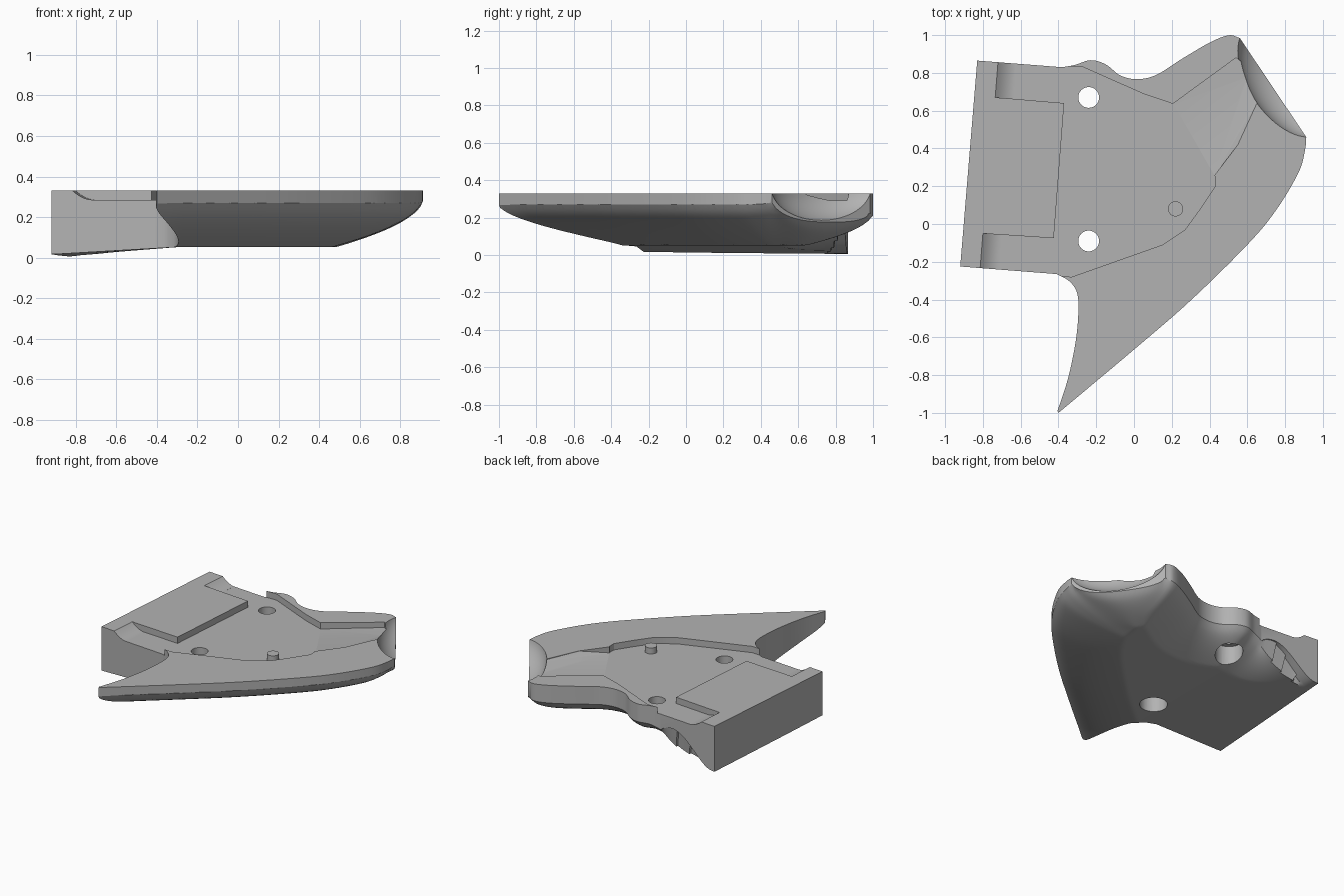
import bpy, bmesh, math
from mathutils import Vector, Matrix

cube = bpy.data.objects.get("Cube")
if cube:
    bpy.data.objects.remove(cube, do_unlink=True)

TOP, FLOOR = 0.33, 0.285

grey = bpy.data.materials.new("plain_grey")
grey.use_nodes = True
grey.diffuse_color = (0.45, 0.45, 0.45, 1)
grey.node_tree.nodes["Principled BSDF"].inputs["Base Color"].default_value = (0.45, 0.45, 0.45, 1)


def finish(bm, name):
    bmesh.ops.recalc_face_normals(bm, faces=bm.faces[:])
    mesh = bpy.data.meshes.new(name)
    bm.to_mesh(mesh)
    bm.free()
    mesh.materials.append(grey)
    obj = bpy.data.objects.new(name, mesh)
    bpy.context.collection.objects.link(obj)
    return obj


def prism(name, points, vector):
    bm = bmesh.new()
    low = [bm.verts.new(p) for p in points]
    high = [bm.verts.new(Vector(p) + Vector(vector)) for p in points]
    bm.faces.new(low)
    bm.faces.new(high[::-1])
    for i in range(len(low)):
        j = (i + 1) % len(low)
        bm.faces.new((low[i], low[j], high[j], high[i]))
    return finish(bm, name)


def upright(name, outline, z0, z1):
    return prism(name, [(x, y, z0) for x, y in outline], (0, 0, z1 - z0))


def cylinder(name, x, y, r, z0, z1):
    ring = [(x + r * math.cos(a * math.tau / 40), y + r * math.sin(a * math.tau / 40)) for a in range(40)]
    return upright(name, ring, z0, z1)


def combine(body, tool, operation):
    mod = body.modifiers.new("cut", 'BOOLEAN')
    mod.operation, mod.solver, mod.object = operation, 'EXACT', tool
    bpy.context.view_layer.objects.active = body
    bpy.ops.object.modifier_apply(modifier=mod.name)
    bpy.data.objects.remove(tool, do_unlink=True)


def smooth_path(points, steps=6):
    p = [Vector(q) for q in points]
    p = [2 * p[0] - p[1]] + p + [2 * p[-1] - p[-2]]
    path = []
    for a, b, c, d in zip(p, p[1:], p[2:], p[3:]):
        for k in range(steps):
            t = k / steps
            path.append(0.5 * (2 * b + (c - a) * t + (2 * a - 5 * b + 4 * c - d) * t * t
                               + (3 * b - a - 3 * c + d) * t ** 3))
    return path + [p[-2]]


# Plan outline: clockwise from the back of the block
back_edge = smooth_path([(-0.38, 0.83), (-0.31, 0.843), (-0.23, 0.867), (-0.15, 0.845), (-0.07, 0.785),
                         (0.02, 0.767), (0.12, 0.79), (0.25, 0.872), (0.4, 0.96), (0.5, 0.999), (0.56, 0.985)])
long_edge = smooth_path([(0.912, 0.46), (0.905, 0.39), (0.87, 0.27), (0.75, 0.07), (0.6, -0.11),
                         (0.3, -0.405), (0, -0.665), (-0.4, -1.0)])
tail_edge = smooth_path([(-0.405, -0.99), (-0.35, -0.82), (-0.31, -0.63), (-0.295, -0.48), (-0.30, -0.37),
                         (-0.34, -0.305), (-0.41, -0.265)])
end_edge = [back_edge[-1], long_edge[0]]
outline = [Vector((-0.83, 0.865))] + back_edge + long_edge + tail_edge + [Vector((-0.92, -0.225))]


def inside_distance(p, path):
    best, sign = 9, 1
    for a, b in zip(path, path[1:]):
        ab = b - a
        t = min(1, max(0, (p - a).dot(ab) / ab.length_squared))
        dist = (p - a - ab * t).length
        if dist < best:
            best, sign = dist, (1 if ab.x * (p.y - a.y) - ab.y * (p.x - a.x) <= 0 else -1)
    return best * sign


def rise(d, height, reach):
    e = 0.015
    root = math.sqrt(d) if d > e else math.sqrt(e) * (0.5 + 0.5 * d / e)
    return height * max(0, 1 - root / math.sqrt(reach))


def underside(x, y):
    p = Vector((x, y))
    t = min(1, max(0, (x + 0.9) / 0.6))
    base = 0.052 * t + (1 - t) * (0.017 - 0.016 * (y + 0.2))
    w = min(1, max(0, (x + 0.8) / 0.55))
    w = w * w * (3 - 2 * w)
    parts = (rise(inside_distance(p, long_edge), 0.24, 0.45),
             w * rise(inside_distance(p, back_edge), 0.17, 0.3),
             rise(inside_distance(p, end_edge), 0.14, 0.28))
    return min(0.315, base + sum(h ** 3 for h in parts) ** (1 / 3))


# Curved slab whose lower skin is the rounded underside
bm = bmesh.new()
bmesh.ops.create_grid(bm, x_segments=110, y_segments=120, size=1.0)
for v in bm.verts:
    v.co.y *= 1.08
    v.co.z = underside(v.co.x, v.co.y)
out = bmesh.ops.extrude_face_region(bm, geom=bm.faces[:], use_keep_orig=True)
for v in out["geom"]:
    if isinstance(v, bmesh.types.BMVert):
        v.co.z = 0.45
slab = finish(bm, "slab")
body = upright("shell_body", outline, -0.2, TOP)
combine(body, slab, 'INTERSECT')

# Recess around the raised pad
recess = [(-0.63, 1.0), (-0.40, 1.0), (-0.40, 0.833), (-0.28, 0.835), (-0.07, 0.742), (0.06, 0.685),
          (0.21, 0.635), (0.43, 0.25), (0.43, 0.2), (0.35, 0.08), (0.27, -0.03), (0.15, -0.11),
          (-0.33, -0.28), (-0.40, -0.275), (-0.40, -0.4), (-0.72, -0.4), (-0.70, -0.057),
          (-0.425, -0.075), (-0.37, 0.64), (-0.63, 0.662)]
combine(body, upright("recess_cutter", recess, FLOOR, 0.5), 'DIFFERENCE')

# Curved ends of the two side notches
along = Vector((0.997, -0.075, 0))
across = Vector((0.08, 0.997, 0))
for corner, side in (((-0.735, 0.67, 0), 1), ((-0.80, -0.05, 0), -1)):
    curve = [(s * 0.0125, FLOOR + (TOP - FLOOR) * (1 - s / 8) ** 2) for s in range(9)]
    profile = curve + [(0.12, FLOOR), (0.12, 0.5), (0, 0.5)]
    pts = [Vector(corner) + along * s + Vector((0, 0, z)) for s, z in profile]
    combine(body, prism("notch_cutter", pts, across * side * 0.35), 'DIFFERENCE')

# Shallow ramp from the recess to the scooped end
ramp = [(0.2, 0.632, FLOOR), (0.42, 0.25, FLOOR), (0.54, 0.88, 0.292), (0.61, 0.83, 0.292),
        (0.66, 0.66, 0.325), (0.55, 0.42, 0.329)]
bm = bmesh.new()
for x, y, z in ramp:
    bm.verts.new((x, y, z))
    bm.verts.new((x, y, 0.5))
bmesh.ops.convex_hull(bm, input=bm.verts[:])
combine(body, finish(bm, "ramp_cutter"), 'DIFFERENCE')

# Concave scoop in the end face
edge = (end_edge[1] - end_edge[0]).normalized()
centre = (end_edge[0] + end_edge[1]) / 2 + Vector((-edge.y, edge.x)) * 0.08
bm = bmesh.new()
bmesh.ops.create_uvsphere(bm, u_segments=64, v_segments=40, radius=1)
bm.transform(Matrix.Translation((centre.x, centre.y, 0.36))
             @ Matrix.Rotation(math.atan2(edge.y, edge.x), 4, 'Z')
             @ Matrix.Diagonal((0.35, 0.2, 0.19, 1)))
combine(body, finish(bm, "scoop_cutter"), 'DIFFERENCE')

# Screw holes, wider from below
for y in (0.67, -0.09):
    combine(body, cylinder("hole_cutter", -0.24, y, 0.055, -0.3, 0.5), 'DIFFERENCE')
    combine(body, cylinder("counterbore_cutter", -0.24, y, 0.09, -0.3, 0.2), 'DIFFERENCE')

# Locating pin
pin = cylinder("locating_pin", 0.22, 0.08, 0.04, FLOOR - 0.02, TOP - 0.002)

for obj in (body, pin):
    bpy.ops.object.select_all(action='DESELECT')
    obj.select_set(True)
    bpy.context.view_layer.objects.active = obj
    bpy.ops.object.shade_smooth_by_angle(angle=math.radians(30))
